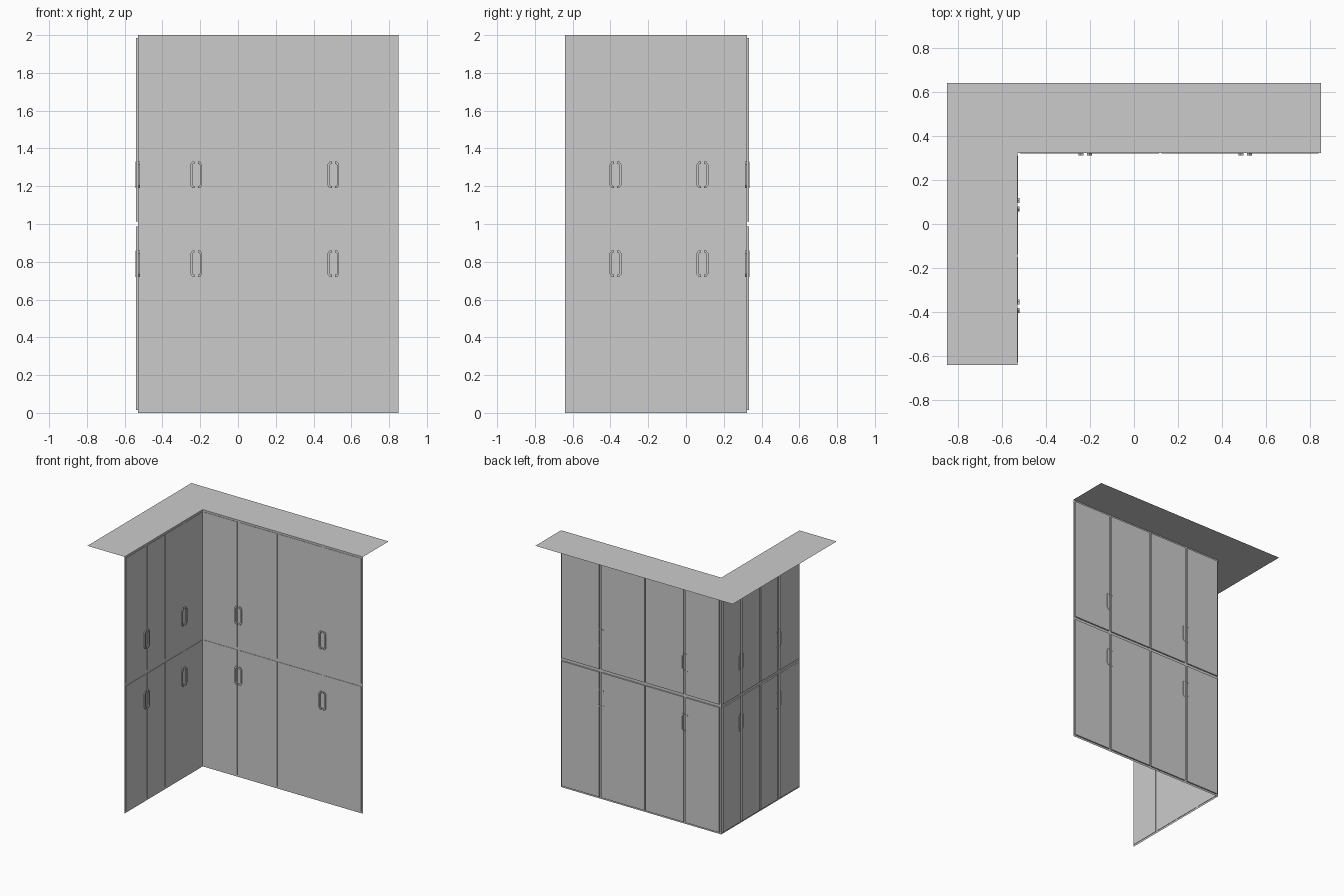
import bpy, bmesh

if "Cube" in bpy.data.objects:
    bpy.data.objects.remove(bpy.data.objects["Cube"])

CX, CY = -0.53, 0.323          # planes of the side wall and back wall


def back(u, d, z):             # wall coordinates: u along wall, d depth behind it
    return (u, CY + d, z)


def side(u, d, z):
    return (CX - d, u, z)


def finish(name, bm):
    bmesh.ops.recalc_face_normals(bm, faces=bm.faces)
    me = bpy.data.meshes.new(name)
    bm.to_mesh(me)
    bm.free()
    ob = bpy.data.objects.new(name, me)
    bpy.context.collection.objects.link(ob)
    return ob


def sheet(name, pts):
    bm = bmesh.new()
    bm.faces.new([bm.verts.new(p) for p in pts])
    return finish(name, bm)


def prism(name, place, outline, d0, d1):
    """Extrude a (u, z) outline through the wall from depth d0 to d1."""
    bm = bmesh.new()
    f = bm.faces.new([bm.verts.new(place(u, d0, z)) for u, z in outline])
    r = bmesh.ops.extrude_face_region(bm, geom=[f])
    a, b = place(0, d0, 0), place(0, d1, 0)
    bmesh.ops.translate(bm, vec=[q - p for p, q in zip(a, b)],
                        verts=[v for v in r["geom"] if isinstance(v, bmesh.types.BMVert)])
    return finish(name, bm)


# L-shaped top and the two thin front walls
sheet("top_panel", [(-0.85, -0.64, 2), (CX, -0.64, 2), (CX, CY, 2),
                    (0.85, CY, 2), (0.85, 0.64, 2), (-0.85, 0.64, 2)])
sheet("back_wall", [back(CX, 0, 0), back(0.85, 0, 0), back(0.85, 0, 2), back(CX, 0, 2)])
sheet("side_wall", [side(-0.64, 0, 0), side(CY, 0, 0), side(CY, 0, 2), side(-0.64, 0, 2)])

# C-shaped grip, measured from the seam between two doors
GRIP = [(0.008, -0.07), (0.02, -0.07), (0.031, -0.055), (0.031, 0.055), (0.02, 0.07), (0.008, 0.07),
        (0.008, 0.058), (0.015, 0.058), (0.02, 0.05), (0.02, -0.05), (0.015, -0.058), (0.008, -0.058)]
ROWS = [("lower", 0.015, 0.988, 0.79), ("upper", 1.012, 1.985, 1.26)]


def door_bank(label, place, seams):
    # clearance at each seam: wall ends, handle seams, plain centre seam
    gaps = [0.012, 0.010, 0.006, 0.010, 0.012]
    for row, z0, z1, hz in ROWS:
        for i in range(4):
            a, b = seams[i] + gaps[i], seams[i + 1] - gaps[i + 1]
            prism(f"{label}_{row}_door_{i + 1}", place,
                  [(a, z0), (b, z0), (b, z1), (a, z1)], -0.003, 0.010)
        for i in (1, 3):
            for s, hand in ((-1, "a"), (1, "b")):
                prism(f"{label}_{row}_handle_{i}{hand}", place,
                      [(seams[i] + s * u, hz + z) for u, z in GRIP], -0.011, 0.012)


# Doors and handles on both wings
door_bank("back", back, [CX, -0.221, 0.12, 0.505, 0.85])
door_bank("side", side, [-0.64, -0.373, -0.145, 0.087, CY])
